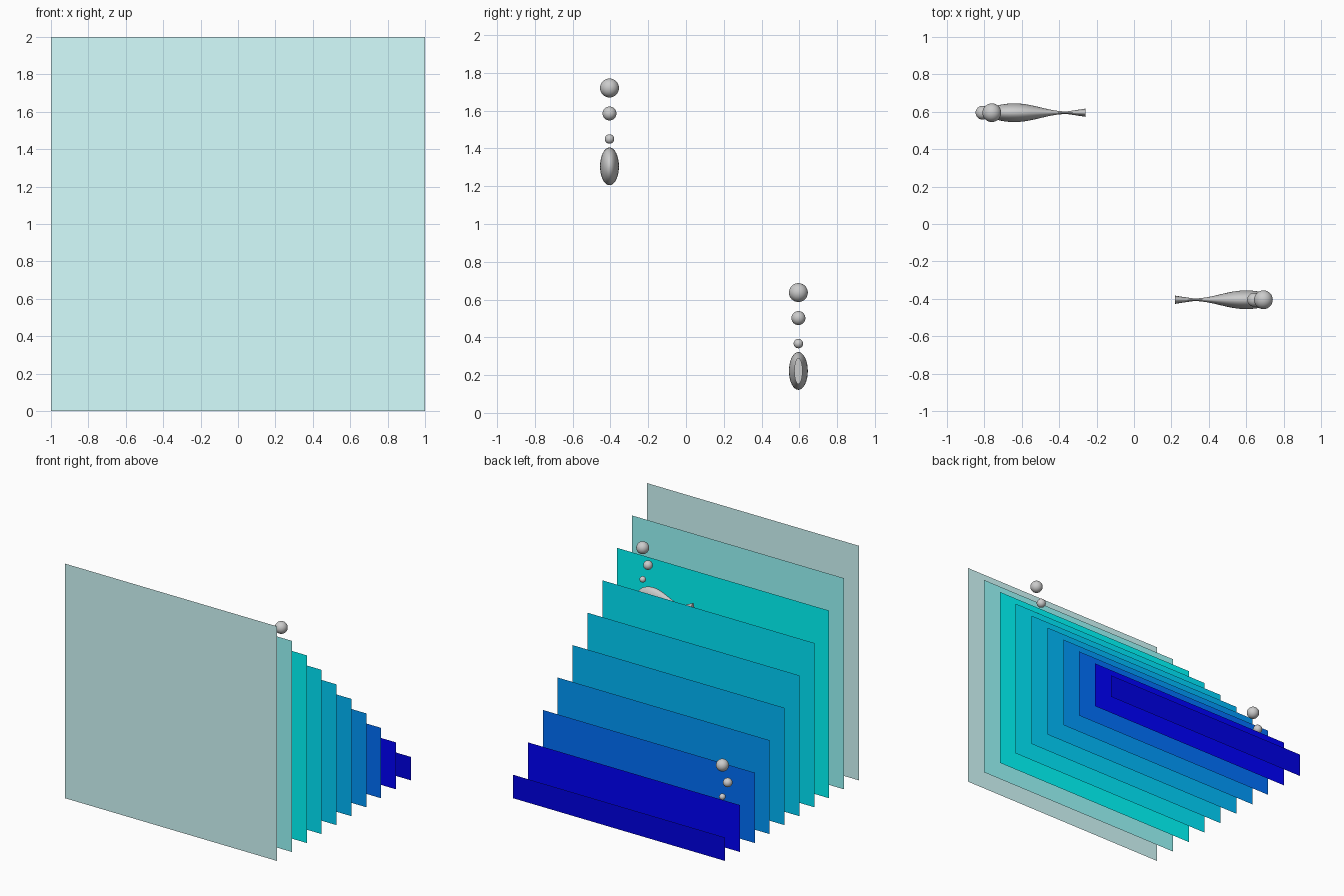
import bpy, bmesh, math

if "Cube" in bpy.data.objects:
    bpy.data.objects.remove(bpy.data.objects["Cube"])


def make_object(name, bm):
    mesh = bpy.data.meshes.new(name)
    bm.to_mesh(mesh)
    bm.free()
    obj = bpy.data.objects.new(name, mesh)
    bpy.context.collection.objects.link(obj)
    return obj


# Water layers: ten thin sheets, shorter and deeper blue towards the back
def water_layer(i):
    y, h = -0.9 + 0.2 * i, 2.0 - 0.2 * i
    bm = bmesh.new()
    bm.faces.new([bm.verts.new(p) for p in
                  ((-1, y, 0), (1, y, 0), (1, y, h), (-1, y, h))])
    obj = make_object(f"water_layer_{i + 1}", bm)
    red = max(0, (2 - i) / 3)
    green = min(1, max(0, (8 - i) / 6))
    blue = 0.8 if i == 9 else 1.0
    mat = bpy.data.materials.new(f"water_{i + 1}")
    mat.diffuse_color = (red, green, blue, 1)
    mat.use_nodes = True
    mat.node_tree.nodes["Principled BSDF"].inputs["Base Color"].default_value = mat.diffuse_color
    obj.data.materials.append(mat)


# Fish profile: (distance from tail end, half width, half height)
def fish_profile():
    rings = [(0, 0.022, 0.069), (0.05, 0.014, 0.044)]
    for k in range(13):                      # waist swelling into the body
        t = k / 12
        s = (1 - math.cos(math.pi * t)) / 2
        rings.append((0.10 + 0.28 * t, 0.007 + 0.043 * s, 0.022 + 0.078 * s))
    for k in range(1, 9):                    # rounded head
        a = math.pi / 2 * k / 8.3
        rings.append((0.38 + 0.14 * math.sin(a), 0.05 * math.cos(a), 0.1 * math.cos(a)))
    return rings


def fish(name, tail_x, y, z, direction, n=32):
    bm = bmesh.new()
    loops = []
    for d, hy, hz in fish_profile():
        loops.append([bm.verts.new((tail_x + direction * d,
                                    y + hy * math.cos(2 * math.pi * k / n),
                                    z + hz * math.sin(2 * math.pi * k / n)))
                      for k in range(n)])
    for a, b in zip(loops, loops[1:]):
        for k in range(n):
            bm.faces.new((a[k], a[(k + 1) % n], b[(k + 1) % n], b[k]))
    bm.faces.new(loops[0])
    bm.faces.new(loops[-1])
    bmesh.ops.recalc_face_normals(bm, faces=bm.faces)
    smooth(make_object(name, bm))


def smooth(obj):
    bpy.ops.object.select_all(action='DESELECT')
    obj.select_set(True)
    bpy.context.view_layer.objects.active = obj
    bpy.ops.object.shade_smooth_by_angle(angle=math.radians(40))


# Bubbles: three spheres growing as they rise
def bubbles(name, x, y, z):
    for i, (dx, dz, r) in enumerate(((0, 0.145, 0.025), (-0.05, 0.28, 0.037), (0, 0.415, 0.05))):
        bpy.ops.mesh.primitive_uv_sphere_add(segments=32, ring_count=16, radius=r,
                                             location=(x + dx, y, z + dz))
        obj = bpy.context.object
        obj.name = f"{name}_{i + 1}"
        smooth(obj)


for i in range(10):
    water_layer(i)
fish("upper_fish", 0.22, -0.405, 1.305, 1)
bubbles("upper_bubble", 0.692, -0.405, 1.305)
fish("lower_fish", -0.26, 0.595, 0.222, -1)
bubbles("lower_bubble", -0.76, 0.595, 0.222)
